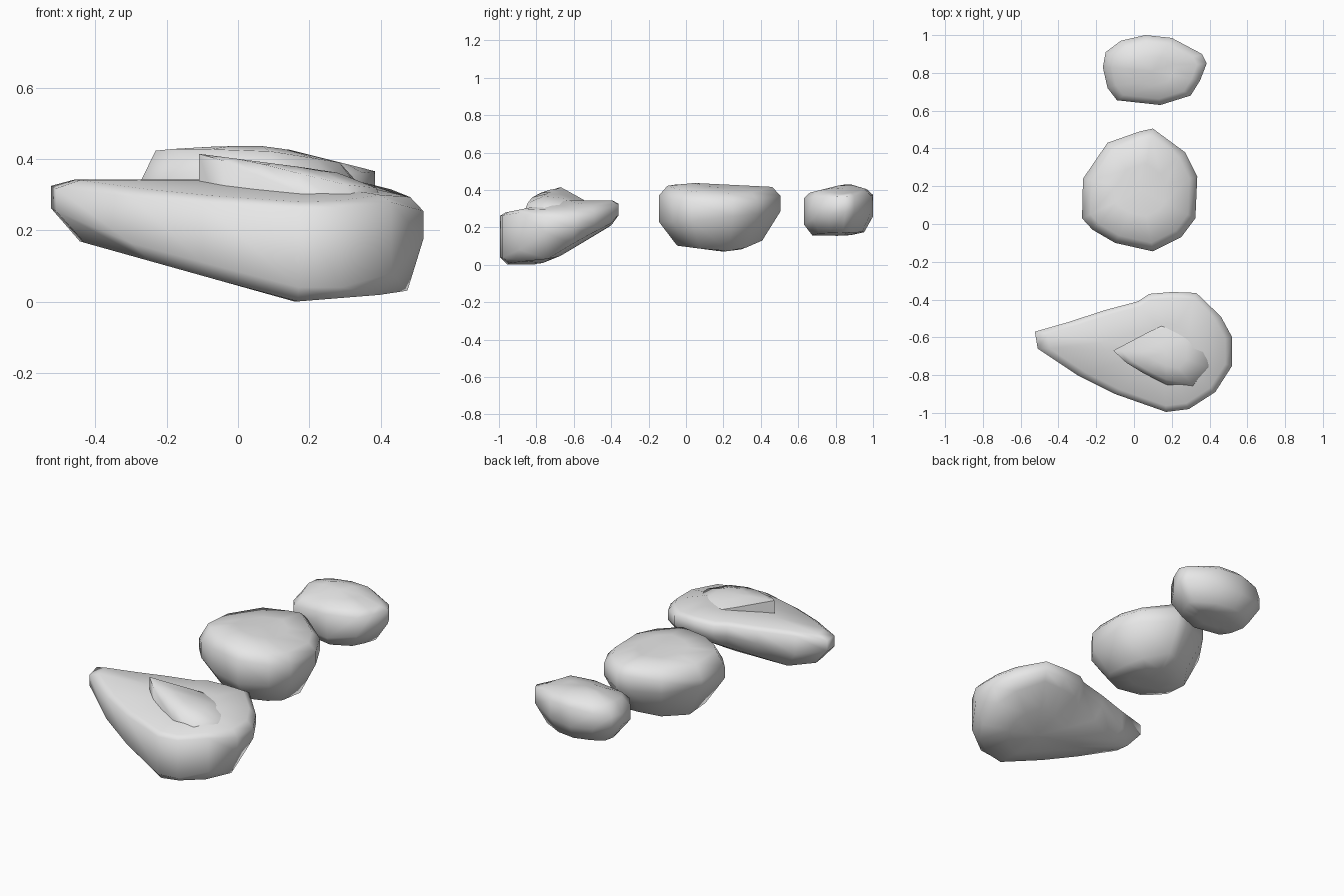
import bpy
import bmesh
import math

cube = bpy.data.objects.get("Cube")
if cube:
    bpy.data.objects.remove(cube, do_unlink=True)

# One plain stone colour
stone = bpy.data.materials.new("stone_grey")
stone.use_nodes = True
stone_colour = (0.8, 0.8, 0.8, 1.0)
stone.diffuse_color = stone_colour
stone.node_tree.nodes["Principled BSDF"].inputs["Base Color"].default_value = stone_colour


def make_rock(name, centre, outline, top, wall_high, wall_low, bottom,
              top_scale=0.8, bottom_scale=0.8):
    """Loft a boulder: domed top, steep wall band, tapering underside."""
    cx, cy = centre
    bm = bmesh.new()
    layers = [(top_scale / 2, top), (top_scale, top), (1, wall_high),
              (1, wall_low), (bottom_scale, bottom), (bottom_scale / 2, bottom)]
    rings = []
    for scale, height in layers:
        ring = []
        for px, py in outline:
            x = cx + (px - cx) * scale
            y = cy + (py - cy) * scale
            ring.append(bm.verts.new((x, y, height(x, y))))
        rings.append(ring)
    count = len(outline)
    for upper, lower in zip(rings, rings[1:]):
        for i in range(count):
            j = (i + 1) % count
            bm.faces.new((upper[i], lower[i], lower[j], upper[j]))
    for ring, height in ((rings[0], top), (rings[-1], bottom)):
        tip = bm.verts.new((cx, cy, height(cx, cy)))
        for i in range(count):
            bm.faces.new((ring[i], ring[(i + 1) % count], tip))
    bmesh.ops.recalc_face_normals(bm, faces=bm.faces)
    mesh = bpy.data.meshes.new(name)
    bm.to_mesh(mesh)
    bm.free()
    mesh.materials.append(stone)
    rock = bpy.data.objects.new(name, mesh)
    bpy.context.collection.objects.link(rock)
    bpy.ops.object.select_all(action="DESELECT")
    rock.select_set(True)
    bpy.context.view_layer.objects.active = rock
    bpy.ops.object.shade_smooth_by_angle(angle=math.radians(75))


# Front boulder: long tail to the right, underside rising to the tail and back
def front_bottom(x, y):
    return (max(0, 0.28 * (0.16 - x), 0.6 * (y + 0.75))
            + 0.08 * max(0, x - 0.16))


def front_top(x, y):
    return min(0.343, 0.343 + 0.2 * (y + 0.65), 0.343 - 0.4 * (x - 0.36))


def front_wall_high(x, y):
    return min(0.325, 0.32 + 0.17 * (y + 0.65), 0.325 - 0.37 * (x - 0.33))


def front_wall_low(x, y):
    low = (0.04 + max(0, 0.27 * (0.16 - x), 0.55 * (y + 0.84))
           + 0.3 * max(0, -0.4 - x) + 0.5 * max(0, x - 0.35))
    return min(low, front_wall_high(x, y) - 0.06)


make_rock("front_boulder", (0.15, -0.67),
          [(-0.525, -0.57), (-0.51, -0.66), (-0.3, -0.8), (-0.1, -0.9),
           (0.17, -0.995), (0.29, -0.98), (0.43, -0.89), (0.52, -0.75),
           (0.52, -0.6), (0.46, -0.49), (0.33, -0.365), (0.2, -0.36),
           (0.08, -0.37), (0.02, -0.41), (-0.15, -0.455), (-0.35, -0.52)],
          front_top, front_wall_high, front_wall_low, front_bottom,
          top_scale=0.9, bottom_scale=0.88)


# Raised ledge on the front boulder, sharp at its tip and fading out elsewhere
def ledge_top(x, y):
    return (0.415 - 0.13 * (x + 0.11) - 0.25 * max(0, x - 0.27)
            - 0.3 * max(0, y + 0.67) - 0.25 * max(0, -0.75 - y))


def ledge_wall(x, y):
    return (ledge_top(x, y) - 0.3 * max(0, -0.7 - y)
            - 0.35 * max(0, x - 0.27))


def ledge_base(x, y):
    return 0.2


make_rock("front_boulder_ledge", (0.17, -0.68),
          [(-0.11, -0.67), (-0.04, -0.735), (0.05, -0.79), (0.17, -0.85),
           (0.33, -0.88), (0.43, -0.77), (0.43, -0.6), (0.34, -0.51),
           (0.17, -0.53), (0.08, -0.57)],
          ledge_top, ledge_wall, ledge_base, ledge_base, top_scale=0.84)


# Middle boulder: round plan, nearly flat top falling to the left
def middle_top(x, y):
    return (0.437 - 0.25 * max(0, x - 0.1) - 0.1 * max(0, -0.1 - x)
            - 0.05 * max(0, y - 0.05) - 0.15 * max(0, -y))


def middle_wall_high(x, y):
    return 0.37 - 0.15 * max(0, x - 0.1) - 0.2 * max(0, -0.1 - x)


def middle_wall_low(x, y):
    return 0.23 + 0.11 * max(0, y) + 0.15 * max(0, -0.05 - x)


def middle_bottom(x, y):
    return (0.07 + 0.13 * abs(y - 0.2) + 0.3 * max(0, y - 0.3)
            + 0.2 * max(0, -0.05 - x))


make_rock("middle_boulder", (0.04, 0.18),
          [(-0.275, 0.03), (-0.22, -0.03), (-0.1, -0.1), (0.1, -0.145),
           (0.25, -0.07), (0.325, 0.03), (0.335, 0.25), (0.27, 0.38),
           (0.1, 0.505), (0.03, 0.49), (-0.14, 0.43), (-0.27, 0.24)],
          middle_top, middle_wall_high, middle_wall_low, middle_bottom,
          top_scale=0.86, bottom_scale=0.7)


# Rear boulder: smallest, with its crown a little behind the middle
def rear_top(x, y):
    return min(0.43, 0.43 + 0.25 * (y - 0.84), 0.43 - 0.25 * (x - 0.13),
               0.43 - 0.3 * (y - 0.88)) - 0.25 * max(0, -x)


def rear_wall_high(x, y):
    return 0.355 + 0.05 * (y - 0.63) - 0.2 * max(0, -x)


def rear_wall_low(x, y):
    return 0.21 + 0.13 * (y - 0.63) + 0.15 * max(0, x - 0.1) + 0.2 * max(0, -x)


def rear_bottom(x, y):
    return 0.155 + 0.2 * max(0, y - 0.87) + 0.08 * abs(x - 0.1)


make_rock("rear_boulder", (0.1, 0.81),
          [(-0.165, 0.83), (-0.15, 0.91), (-0.07, 0.97), (0.06, 1.0),
           (0.2, 0.985), (0.36, 0.9), (0.385, 0.85), (0.35, 0.76),
           (0.3, 0.68), (0.14, 0.63), (-0.09, 0.655), (-0.14, 0.72)],
          rear_top, rear_wall_high, rear_wall_low, rear_bottom,
          top_scale=0.82, bottom_scale=0.75)
